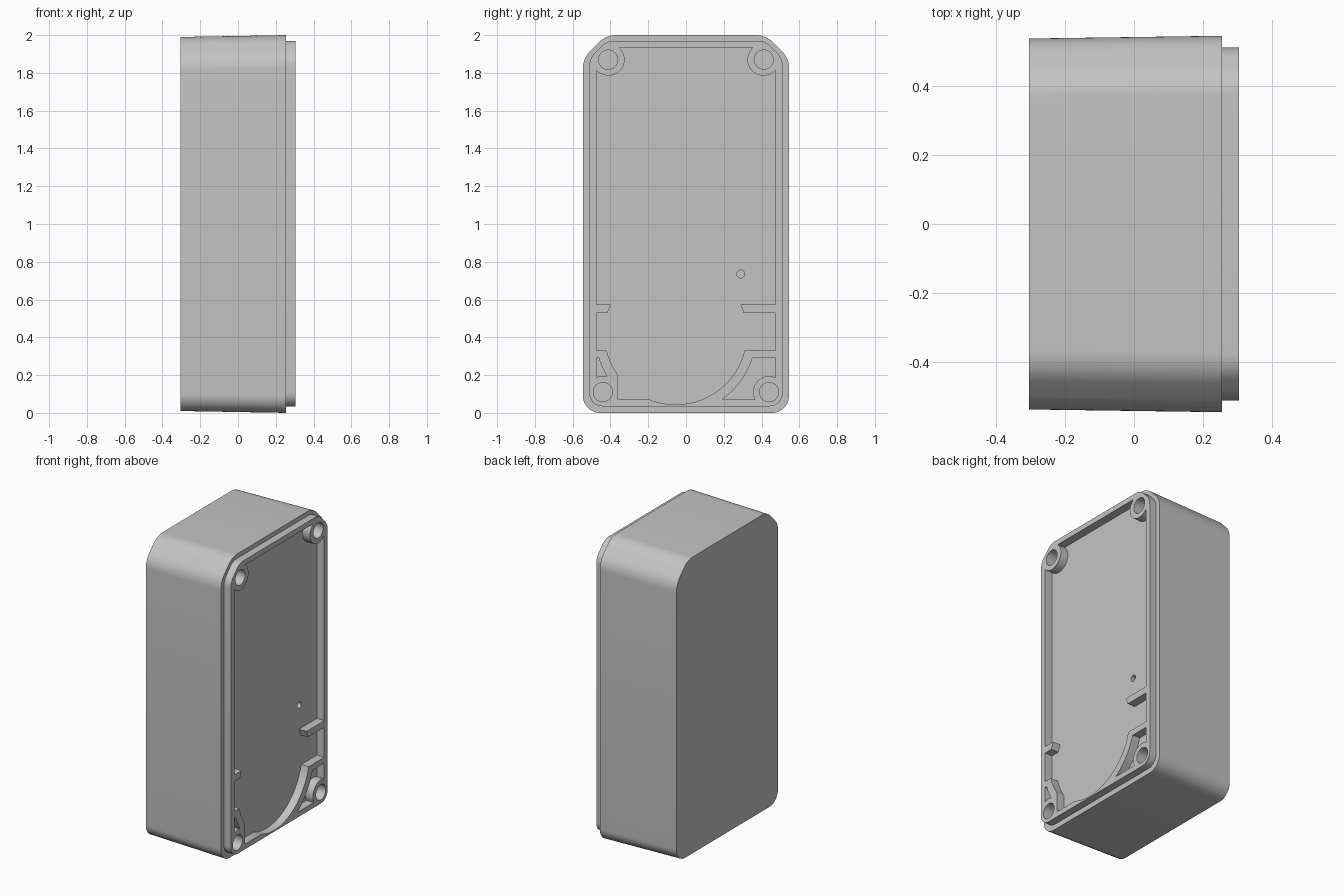
import bpy, bmesh
from math import sin, cos, tan, radians
from mathutils import Vector

cube = bpy.data.objects.get("Cube")
if cube:
    bpy.data.objects.remove(cube, do_unlink=True)

BACK, STEP, FRONT, FLOOR = -0.305, 0.255, 0.305, 0.25


def arc(cy, cz, r, a0, a1, n=12):
    angles = [radians(a0 + (a1 - a0) * i / (n - 1)) for i in range(n)]
    return [(cy + r * cos(a), cz + r * sin(a)) for a in angles]


def mirror(points):
    return [(-y, z) for y, z in reversed(points)]


def rounded(corners, n=8):
    """Round every (y, z, radius) corner of a convex outline."""
    out = []
    for i, (y, z, r) in enumerate(corners):
        p = Vector((y, z))
        a = (Vector(corners[i - 1][:2]) - p).normalized()
        b = (Vector(corners[(i + 1) % len(corners)][:2]) - p).normalized()
        half = a.angle(b) / 2
        centre = p + (a + b).normalized() * (r / sin(half))
        start = p + a * (r / tan(half)) - centre
        end = p + b * (r / tan(half)) - centre
        for k in range(n):
            d = start.lerp(end, k / (n - 1)).normalized() * r
            out.append(tuple(centre + d))
    return out


def outline(half, bottom, top, chamfer_y, chamfer_z, r_low, r_high):
    right = [(half, bottom, r_low), (half, chamfer_z, r_high), (chamfer_y, top, r_high)]
    left = [(-y, z, r) for y, z, r in reversed(right)]
    return rounded(right + left)


def skin(bm, sections):
    """Join (x, outline) sections with side walls and return their rings."""
    rings = [[bm.verts.new((x, y, z)) for y, z in pts] for x, pts in sections]
    for a, b in zip(rings, rings[1:]):
        for i in range(len(a)):
            j = (i + 1) % len(a)
            bm.faces.new((a[i], a[j], b[j], b[i]))
    return rings


def fill(bm, rings):
    """Fill the first ring with a +x facing surface, leaving the others open."""
    edges = [bm.edges.get((ring[i - 1], ring[i])) for ring in rings for i in range(len(ring))]
    result = bmesh.ops.triangle_fill(bm, use_beauty=True, edges=edges, normal=(1, 0, 0))
    for face in result["geom"]:
        if isinstance(face, bmesh.types.BMFace):
            face.normal_update()
            if face.normal.x < 0:
                face.normal_flip()


# Main recess: round cradle, two side tabs and the upper screw bosses
cy, cz, R, R2 = -0.055, 0.42, 0.376, 0.427
side, low, boss = 0.475, 0.07, 0.085
upper_boss = arc(0.41, 1.87, boss, -40.2, -229.8, 20)
recess = (
    [(-side, 0.33)] + arc(cy, cz, R, 193.85, 215.8, 6)
    + [(-0.36, low)] + arc(cy, cz, R, 248.6, 346.15, 32)
    + [(side, 0.33), (side, 0.53)] + arc(cy, cz, R, 17, 24.3, 3)
    + [(side, 0.575)] + upper_boss + mirror(upper_boss)
    + [(-side, 0.575)] + arc(cy, cz, R, 155.7, 163, 3) + [(-side, 0.53)]
)

# Small pockets between the cradle rib and the lower bosses
right_pocket = (arc(cy, cz, R2, -17.7, -55.05, 14)
                + arc(0.44, 0.11, boss, 208, 65.7, 14) + [(side, 0.29)])
left_pocket = (arc(-0.44, 0.11, boss, 114.3, 75, 6)
               + arc(cy, cz, R2, 212, 197.7, 6) + [(-side, 0.29)])

# Screw holes
cuts = [(right_pocket, FLOOR), (left_pocket, FLOOR)]
for y, z in ((-0.412, 1.87), (0.412, 1.87), (-0.44, 0.11), (0.44, 0.11)):
    cuts.append((arc(y, z, 0.051, 0, 345, 24), 0.2))

# Drafted outer body with a stepped sealing lip
bm = bmesh.new()
lip = outline(0.512, 0.035, 1.97, 0.42, 1.875, 0.07, 0.1)
shell = skin(bm, [
    (BACK, outline(0.538, 0.01, 1.99, 0.42, 1.868, 0.09, 0.13)),
    (STEP, outline(0.546, 0.0, 2.0, 0.425, 1.876, 0.09, 0.13)),
    (STEP, lip),
    (FRONT, lip),
])
bm.faces.new(shell[0][::-1])
rim = [shell[-1]]

# Pockets and screw holes sunk into the front
for profile, depth in cuts:
    opening, base = skin(bm, [(FRONT, profile), (depth, profile)])
    bm.faces.new(base)
    rim.append(opening)

# Main recess with a small blind hole in its floor
opening, base = skin(bm, [(FRONT, recess), (FLOOR, recess)])
rim.append(opening)
pin_hole = arc(0.29, 0.735, 0.021, 0, 337.5, 16)
pin_top, pin_base = skin(bm, [(FLOOR, pin_hole), (FLOOR - 0.025, pin_hole)])
bm.faces.new(pin_base)
fill(bm, [base, pin_top])

# Front rim around all the openings
fill(bm, rim)
bm.normal_update()

mesh = bpy.data.meshes.new("enclosure_body")
bm.to_mesh(mesh)
bm.free()
body = bpy.data.objects.new("enclosure_body", mesh)
bpy.context.scene.collection.objects.link(body)

# Single grey plastic
colour = (0.55, 0.55, 0.55, 1)
mat = bpy.data.materials.new("grey_plastic")
mat.use_nodes = True
mat.diffuse_color = colour
mat.node_tree.nodes["Principled BSDF"].inputs["Base Color"].default_value = colour
mesh.materials.append(mat)

bpy.ops.object.select_all(action='DESELECT')
body.select_set(True)
bpy.context.view_layer.objects.active = body
bpy.ops.object.shade_smooth_by_angle(angle=radians(30))
